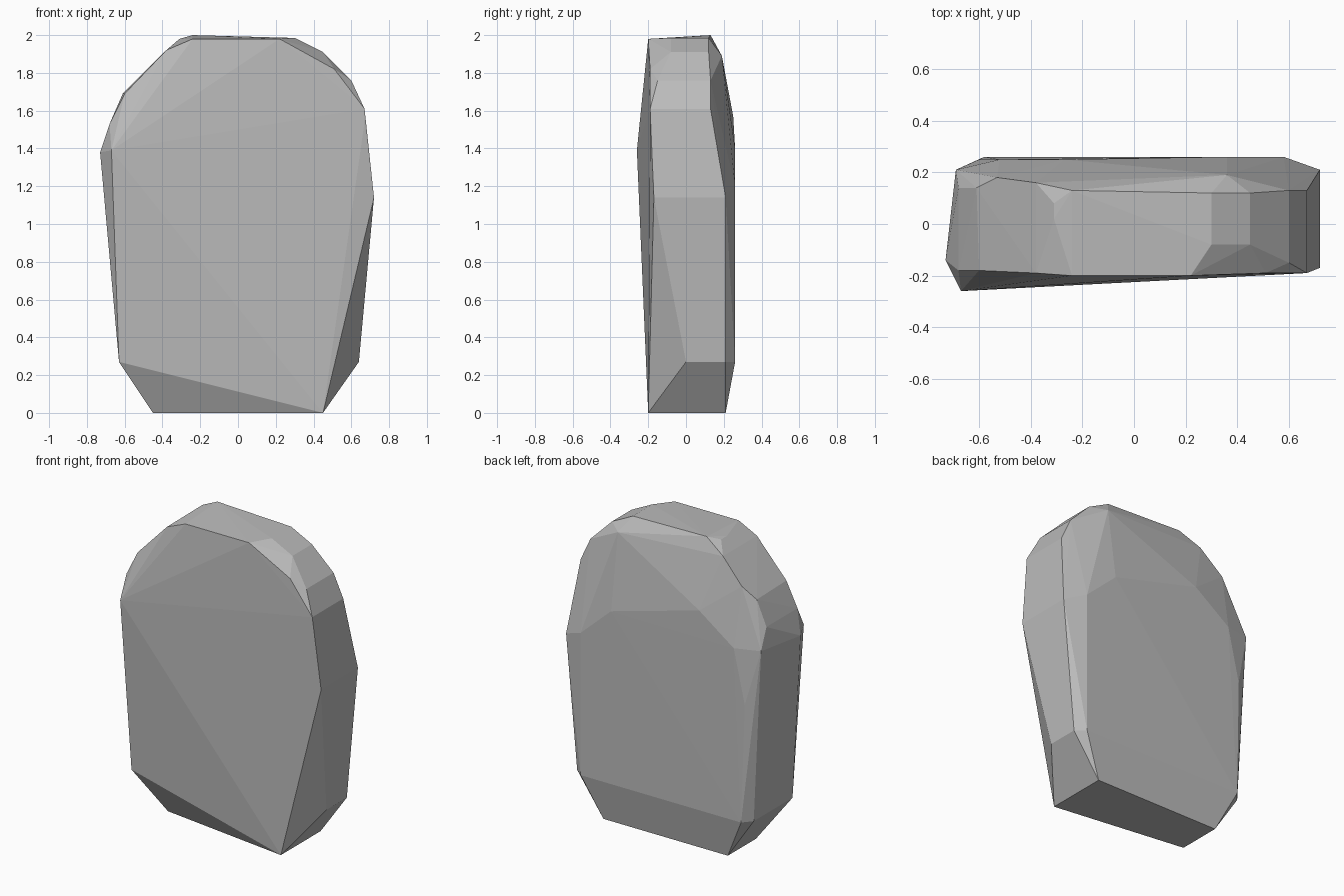
import bpy
import bmesh

# Remove the default cube only
default_cube = bpy.data.objects.get("Cube")
if default_cube is not None:
    bpy.data.objects.remove(default_cube, do_unlink=True)


def make_material(name, level):
    """One flat grey, shown in the viewport and in a render."""
    material = bpy.data.materials.new(name)
    material.use_nodes = True
    colour = (level, level, level, 1)
    material.diffuse_color = colour
    shader = material.node_tree.nodes["Principled BSDF"]
    shader.inputs["Base Color"].default_value = colour
    return material


def add_row(mesh, depths, outline):
    """Place outline points (x, z) at each of the given depths (y)."""
    for x, z in outline:
        for y in depths:
            mesh.verts.new((x, y, z))


def build_hull(name, rows, material):
    """Wrap rows of outline points in one faceted convex block."""
    mesh = bmesh.new()
    for depths, outline in rows:
        add_row(mesh, depths, outline)
    result = bmesh.ops.convex_hull(mesh, input=mesh.verts[:])
    spare = set(result["geom_interior"]) | set(result["geom_unused"])
    spare_verts = [item for item in spare if isinstance(item, bmesh.types.BMVert)]
    bmesh.ops.delete(mesh, geom=spare_verts, context="VERTS")
    bmesh.ops.recalc_face_normals(mesh, faces=mesh.faces[:])
    for face in mesh.faces:
        face.smooth = False
    data = bpy.data.meshes.new(name)
    mesh.to_mesh(data)
    mesh.free()
    data.materials.append(material)
    block = bpy.data.objects.new(name, data)
    bpy.context.collection.objects.link(block)
    return block


# Bottom: flat foot with one cut-back front corner
foot = [
    ([-.2, .21], [(.45, 0)]),
    ([-.08, .21], [(-.45, 0)]),
]

# Lower shoulders, flaring out above the foot
lower_sides = [
    ([0, .21], [(.64, .27)]),
    ([-.2, .2], [(-.63, .27)]),
]

# Front face outline, bulging at the left of the view
front_face = [
    ([-.26], [(-.67, 1.39)]),
    ([-.14], [(-.73, 1.38)]),
    ([-.2], [(-.24, 1.98), (.22, 1.98)]),
    ([-.19], [(-.38, 1.92), (.51, 1.82), (.67, 1.54)]),
    ([-.18], [(-.6, 1.69), (-.68, 1.53)]),
    ([-.17], [(.72, 1.14)]),
]

# Rounded top with bevelled steps
crown = [
    ([-.08, .12], [(.3, 1.985), (.45, 1.91)]),
    ([-.15, .13], [(.6, 1.76)]),
    ([-.19, .13], [(.67, 1.61)]),
    ([.02, .08], [(-.31, 1.98)]),
    ([.13], [(-.24, 2)]),
    ([.16], [(-.38, 1.92)]),
    ([.18], [(-.53, 1.77)]),
    ([.14], [(-.61, 1.69), (-.68, 1.53)]),
    ([.21], [(-.69, 1.4), (.72, 1.14)]),
    ([.19], [(.36, 1.89)]),
]

# Back face outline, broad and nearly flat
back_face = [
    ([.25], [(-.27, 1.57), (-.52, 1.39), (-.6, 1.04)]),
    ([.26], [(.36, 1.4), (.58, 1.2), (.58, .27), (-.58, .27)]),
]

stone_grey = make_material("stone grey", .5)
build_hull(
    "standing_stone",
    foot + lower_sides + front_face + crown + back_face,
    stone_grey,
)
